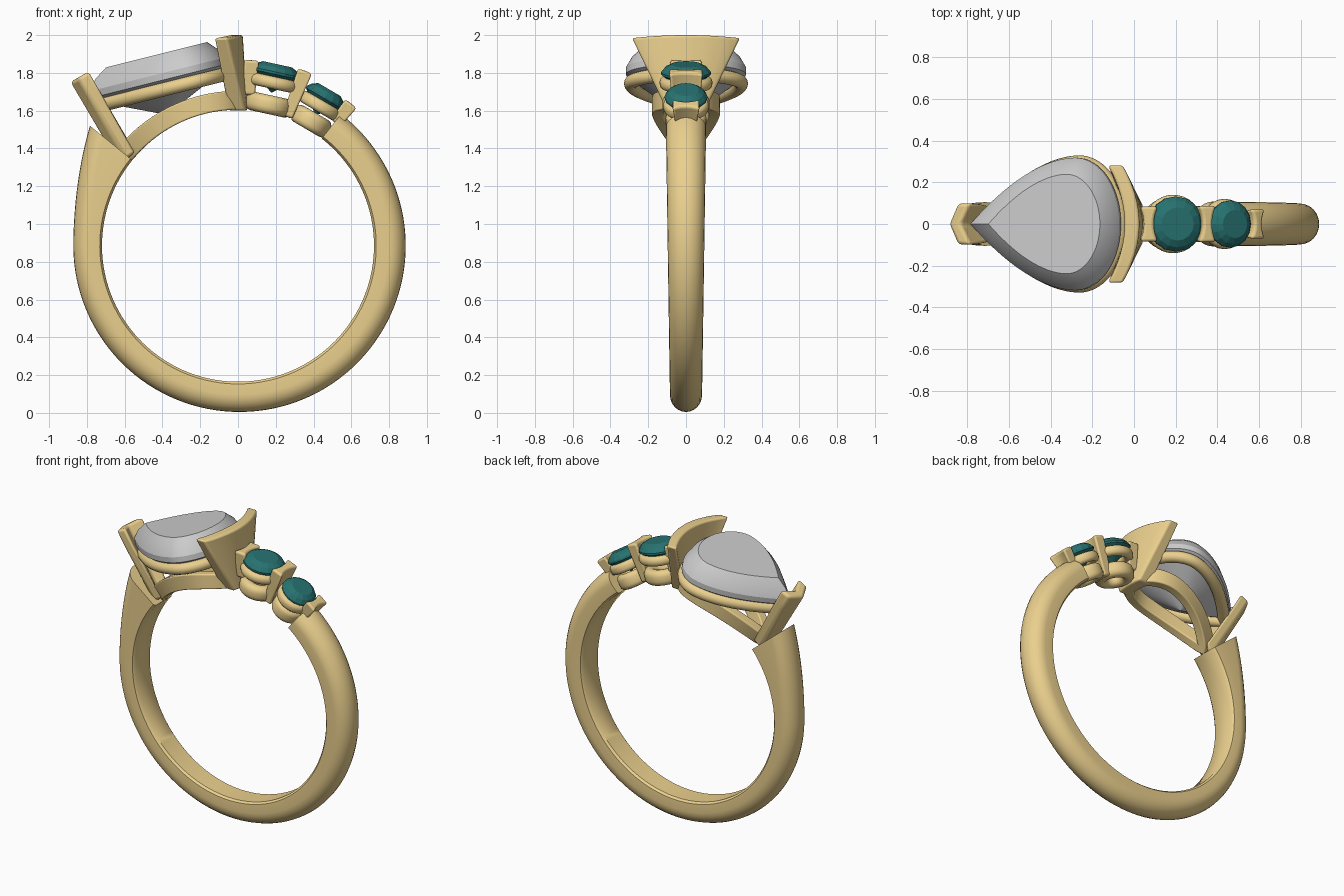
import bpy, bmesh
from math import sin, cos, pi, radians, degrees
from mathutils import Vector as V

if "Cube" in bpy.data.objects:
    bpy.data.objects.remove(bpy.data.objects["Cube"])

CZ, RI = 0.885, 0.72          # finger circle centre height and radius


def mat(name, col):
    m = bpy.data.materials.new(name)
    m.diffuse_color = (*col, 1)
    m.use_nodes = True
    m.node_tree.nodes["Principled BSDF"].inputs["Base Color"].default_value = m.diffuse_color
    return m


GOLD = mat("gold", (0.83, 0.63, 0.27))
TEAL = mat("teal", (0.02, 0.17, 0.165))


def loft(name, sections, material=None, loop=False, bevel=0, smooth=40):
    """Join closed sections into a skin; cap the ends unless looped."""
    bm = bmesh.new()
    rows = [[bm.verts.new(p) for p in s] for s in sections]
    n = len(rows[0])
    for i in range(len(rows) if loop else len(rows) - 1):
        a, b = rows[i], rows[(i + 1) % len(rows)]
        for j in range(n):
            k = (j + 1) % n
            bm.faces.new((a[j], a[k], b[k], b[j]))
    if not loop:
        bm.faces.new(rows[0])
        bm.faces.new(rows[-1])
    bmesh.ops.remove_doubles(bm, verts=bm.verts, dist=1e-5)
    bmesh.ops.recalc_face_normals(bm, faces=bm.faces)
    me = bpy.data.meshes.new(name)
    bm.to_mesh(me)
    bm.free()
    ob = bpy.data.objects.new(name, me)
    bpy.context.collection.objects.link(ob)
    if material:
        me.materials.append(material)
    if bevel:
        m = ob.modifiers.new("bevel", 'BEVEL')
        m.width, m.segments, m.limit_method = bevel, 3, 'ANGLE'
    bpy.ops.object.select_all(action='DESELECT')
    bpy.context.view_layer.objects.active = ob
    ob.select_set(True)
    if smooth:
        bpy.ops.object.shade_smooth_by_angle(angle=radians(smooth))
    return ob


def polar(a, r, y=0):
    """Point at angle a (degrees from +x) around the finger."""
    return V((r * cos(radians(a)), y, CZ + r * sin(radians(a))))


# Band: D-shaped section, thickening into the left shoulder
secs = []
for i in range(97):
    a = 52 - 271 * i / 96                 # 52 down to -219 (= 141)
    t = max(0, (-180 - a) / 39)
    ro = 0.88 + 0.008 * cos(radians(a)) + 0.135 * t ** 2.1
    w = 0.097 + 0.012 * sin(radians(a))
    s = [polar(a, RI + 0.012, w * 0.96), polar(a, RI, w * 0.8),
         polar(a, RI, -w * 0.8), polar(a, RI + 0.012, -w * 0.96)]
    rm = ro - 0.09
    s += [polar(a, rm + 0.09 * sin(pi * k / 12), -w * cos(pi * k / 12)) for k in range(13)]
    secs.append(s)
loft("band", secs, GOLD)


# Pear outline, tip at -left, rounded end at +right
def pear(left, right, half, n=32):
    pts = []
    for i in range(n):                    # upper side, round end to tip
        if i < n // 2:
            t = i / (n // 2) * pi / 2
            pts.append((right * cos(t), half * sin(t)))
        else:
            s = (i - n // 2) / (n // 2)
            pts.append((-left * s, half * (1 - s ** 1.8)))
    return pts + [(-left, 0)] + [(u, -v) for u, v in pts[:0:-1]]


TILT = radians(14)
U, N, O = V((cos(TILT), 0, sin(TILT))), V((-sin(TILT), 0, cos(TILT))), V((-0.28, 0, 1.81))


def tilted(u, v, w):
    return O + U * u + V((0, v, 0)) + N * w


# Pear stone: culet, pavilion, girdle, crown, table
outline = pear(0.515, 0.22, 0.318)
levels = [(0.01, -0.2), (0.55, -0.11), (1, -0.018), (1, 0.018), (0.9, 0.075), (0.75, 0.12)]
secs = []
for k, w in levels:
    shift = -0.15 * (1 - k) if w < 0 else -0.06 * (1 - k)
    secs.append([tilted(u * k + shift, v * k, w) for u, v in outline])
loft("pear_stone", secs, smooth=20)


def outline_normals(pts):
    out = []
    for i, p in enumerate(pts):
        d = V(pts[(i + 1) % len(pts)]) - V(pts[i - 1])
        out.append((p, V((d.y, -d.x)).normalized()))
    return out


# Seat wire below the pear stone
secs = []
for (u, v), n in outline_normals(pear(0.475, 0.2, 0.292)):
    secs.append([tilted(u + n.x * 0.037 * cos(t), v + n.y * 0.037 * cos(t), -0.068 + 0.037 * sin(t))
                 for t in [2 * pi * k / 14 for k in range(14)]])
loft("pear_seat_wire", secs, GOLD, loop=True)

# Gallery rail: pear loop wrapped on the finger circle
secs = []
for (u, v), n in outline_normals(pear(0.42, 0.2, 0.15)):
    s = []
    for off, r in ((-0.03, RI), (0.03, RI), (0.03, RI + 0.1), (-0.03, RI + 0.1)):
        a = 90 - degrees((u + n.x * off - 0.2) / RI)
        s.append(polar(a, r, v + n.y * off))
    secs.append(s)
loft("gallery_rail", secs, GOLD, loop=True, bevel=0.012)

# Curved plate holding the round end of the pear stone
secs = []
for i in range(17):
    s = -1 + i / 8
    p = []
    for x, z, h in ((0.05, 1.6, 0.1), (0.025, 2.0, 0.285), (-0.045, 2.0, 0.285), (-0.04, 1.6, 0.1)):
        y = s * h
        p.append(V((x - 1.0 * y * y, y, z - (0.2 * y * y if z > 1.9 else 0))))
    secs.append(p)
loft("end_plate", secs, GOLD, bevel=0.025)

# Chevron prong around the stone's tip
D, P, A = V((0.5, 0, -0.866)), V((0.866, 0, 0.5)), V((-0.89, 0, 1.75))
secs = []
for l, h in ((0, 0.1), (0.12, 0.095), (0.5, 0.05)):
    chev = ((0, 0), (0.05, h), (0.12, h), (0.065, 0), (0.12, -h), (0.05, -h))
    secs.append([A + D * l + P * q + V((0, y, 0)) for q, y in chev])
loft("tip_prong", secs, GOLD, bevel=0.018)


# Lathe around a radial axis of the finger circle
def lathe(name, a, profile, material, n=32, loop=True, smooth=40):
    up = polar(a, 1) - V((0, 0, CZ))
    side = V((up.z, 0, -up.x))
    rings = [[V((0, 0, CZ)) + up * h + side * r * cos(2 * pi * k / n) + V((0, r * sin(2 * pi * k / n), 0))
              for k in range(n)] for r, h in profile]
    return loft(name, rings, material, loop=loop, smooth=smooth)


def rounded(r0, r1, h0, h1):
    """Rounded rectangle profile for a collar."""
    b = min(r1 - r0, h1 - h0) * 0.45
    return [(cx + b * cos(t + q), cy + b * sin(t + q))
            for cx, cy, q in ((r1 - b, h1 - b, 0), (r0 + b, h1 - b, pi / 2),
                              (r0 + b, h0 + b, pi), (r1 - b, h0 + b, 3 * pi / 2))
            for t in (0, pi / 6, pi / 3, pi / 2)]


# Two round stones, each on an upper and a lower collar
for i, (a, r, R) in enumerate(((77.7, 0.935, 0.132), (59.6, 0.91, 0.113)), 1):
    lathe(f"round_stone_{i}", a, [(0.002, r - 0.105), (R * 0.55, r - 0.05), (R, r - 0.006), (R, r + 0.006),
                                  (R * 0.85, r + 0.03), (R * 0.6, r + 0.048)],
          TEAL, n=16, loop=False, smooth=0)
    lathe(f"upper_collar_{i}", a, rounded(R * 0.6, R * 1.06, r - 0.085, r - 0.02), GOLD)
    lathe(f"lower_collar_{i}", a, rounded(R * 0.36, R * 0.95, RI - 0.005, RI + 0.095), GOLD)

# Bar prongs beside the round stones, waisted to follow their outline
bars = ((85.8, 0.8, 0.985, 0.085, 0.022), (69, 0.73, 0.992, 0.088, 0.022), (51.5, 0.83, 0.962, 0.072, 0.022))
for i, (a, r0, r1, h, t) in enumerate(bars, 1):
    secs = []
    for k in range(9):
        s = -1 + k / 4
        d = degrees(t + 0.018 * s * s) / 0.9
        secs.append([polar(a - d, r0, s * h * 0.75), polar(a - d, r1, s * h),
                     polar(a + d, r1, s * h), polar(a + d, r0, s * h * 0.75)])
    loft(f"bar_prong_{i}", secs, GOLD, bevel=0.014)
